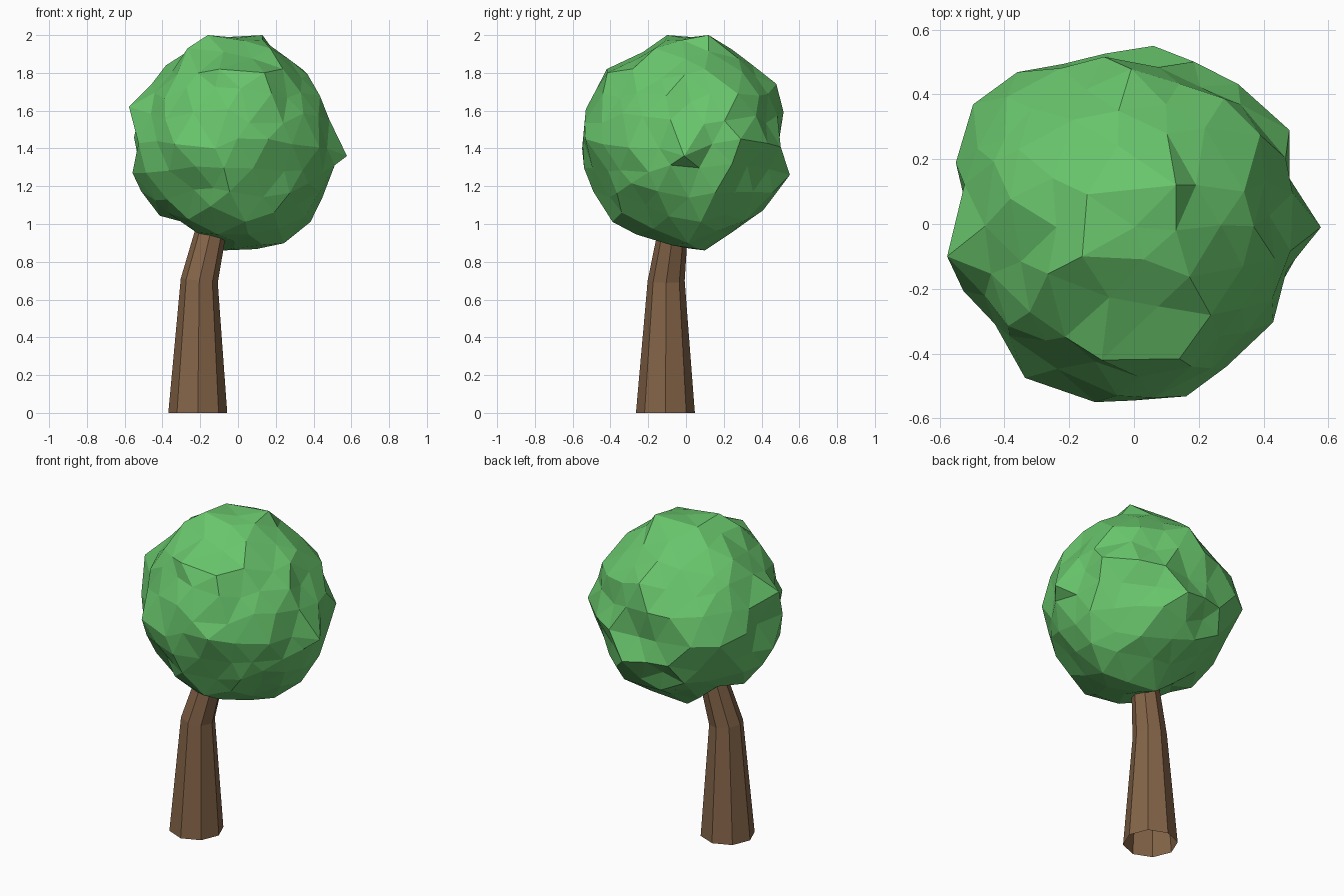
import bpy, bmesh, math, random
from mathutils import Vector

if "Cube" in bpy.data.objects:
    bpy.data.objects.remove(bpy.data.objects["Cube"])

random.seed(21)


def material(name, rgb):
    m = bpy.data.materials.new(name)
    m.diffuse_color = (*rgb, 1)
    m.use_nodes = True
    m.node_tree.nodes["Principled BSDF"].inputs["Base Color"].default_value = m.diffuse_color
    return m


def finish(bm, name, mat):
    bmesh.ops.recalc_face_normals(bm, faces=bm.faces)
    me = bpy.data.meshes.new(name)
    bm.to_mesh(me)
    bm.free()
    me.materials.append(mat)
    ob = bpy.data.objects.new(name, me)
    bpy.context.collection.objects.link(ob)
    return ob


# Trunk: eight-sided tapering tube with a bend, open underneath
bm = bmesh.new()
rings = []
for x, y, z, r, tilt in [(-0.213, -0.109, 0, 0.156, 0),
                         (-0.205, -0.105, 0.70, 0.098, 0.12),
                         (-0.135, -0.065, 1.0, 0.077, 0.25)]:
    ring = []
    for i in range(8):
        a = i * math.pi / 4
        dx, dy = r * math.cos(a), r * math.sin(a)
        ring.append(bm.verts.new((x + dx, y + dy, z - dx * tilt)))
    rings.append(ring)
for lo, hi in zip(rings, rings[1:]):
    for i in range(8):
        j = (i + 1) % 8
        bm.faces.new((lo[i], lo[j], hi[j], hi[i]))
bm.faces.new(rings[-1])
finish(bm, "trunk", material("bark", (0.23, 0.127, 0.065)))

# Crown outlines in the three main planes
CZ = 1.43
front = [(-.16, 2), (-.4, 1.83), (-.58, 1.62), (-.53, 1.48), (-.55, 1.3), (-.43, 1.04),
         (-.27, .97), (-.08, .86), (.2, .87), (.37, 1), (.48, 1.21), (.57, 1.36),
         (.46, 1.57), (.42, 1.73), (.34, 1.82), (.23, 1.9), (.13, 1.99)]
side = [(-.1, 2), (-.42, 1.82), (-.52, 1.6), (-.55, 1.4), (-.52, 1.25), (-.36, 1),
        (-.2, .9), (.1, .86), (.27, .97), (.46, 1.1), (.55, 1.26), (.49, 1.42),
        (.52, 1.52), (.48, 1.65), (.5, 1.72), (.37, 1.84), (.12, 2)]
top = [(-.58, -.1), (-.55, .06), (-.52, .2), (-.43, .42), (-.29, .5), (-.16, .48),
       (.06, .55), (.15, .52), (.32, .41), (.48, .29), (.49, .12), (.57, -.01),
       (.45, -.24), (.33, -.41), (.16, -.51), (-.12, -.55), (-.29, -.48), (-.47, -.3)]
anchors = ([Vector((x, 0, z - CZ)) for x, z in front]
           + [Vector((0, y, z - CZ)) for y, z in side]
           + [Vector((x, y, 0)) for x, y in top])
# Lump on the upper back right with hollows beside it
anchors += [Vector((.25, .33, .38)), Vector((.05, .2, .48)), Vector((.31, .08, .38))]
anchors = [(a.normalized(), a.length) for a in anchors]


def radius(d):
    ws = rs = 0
    for a, r in anchors:
        w = 1 / ((d - a).length_squared + 0.004) ** 2
        ws += w
        rs += w * r
    return rs / ws


# Crown: icosphere pushed to the outlines and roughened
bm = bmesh.new()
bmesh.ops.create_icosphere(bm, subdivisions=3, radius=1)
for v in bm.verts:
    d = v.co.normalized()
    gap = min((d - a).length for a, r in anchors)
    jitter = Vector([random.uniform(-0.03, 0.03) for _ in range(3)])
    p = d * (radius(d) - 0.004 - min(0.016, 0.04 * gap)) + jitter
    v.co = (max(-.57, min(.57, p.x)), max(-.545, min(.545, p.y)),
            max(.865, min(1.985, p.z + CZ)))

# Outermost tips of the crown
for tip in [(-.577, -.1, 1.62), (.577, -.01, 1.36), (-.12, -.55, 1.4),
            (.06, .55, 1.26), (-.16, -.1, 2), (.13, .12, 2), (-.08, .1, .86),
            (.48, .29, 1.45), (.34, .1, 1.82), (-.1, -.42, 1.82)]:
    t = Vector(tip)
    min(bm.verts, key=lambda v: (v.co - t).length).co = t
finish(bm, "leaf_crown", material("leaves", (0.14, 0.56, 0.15)))
